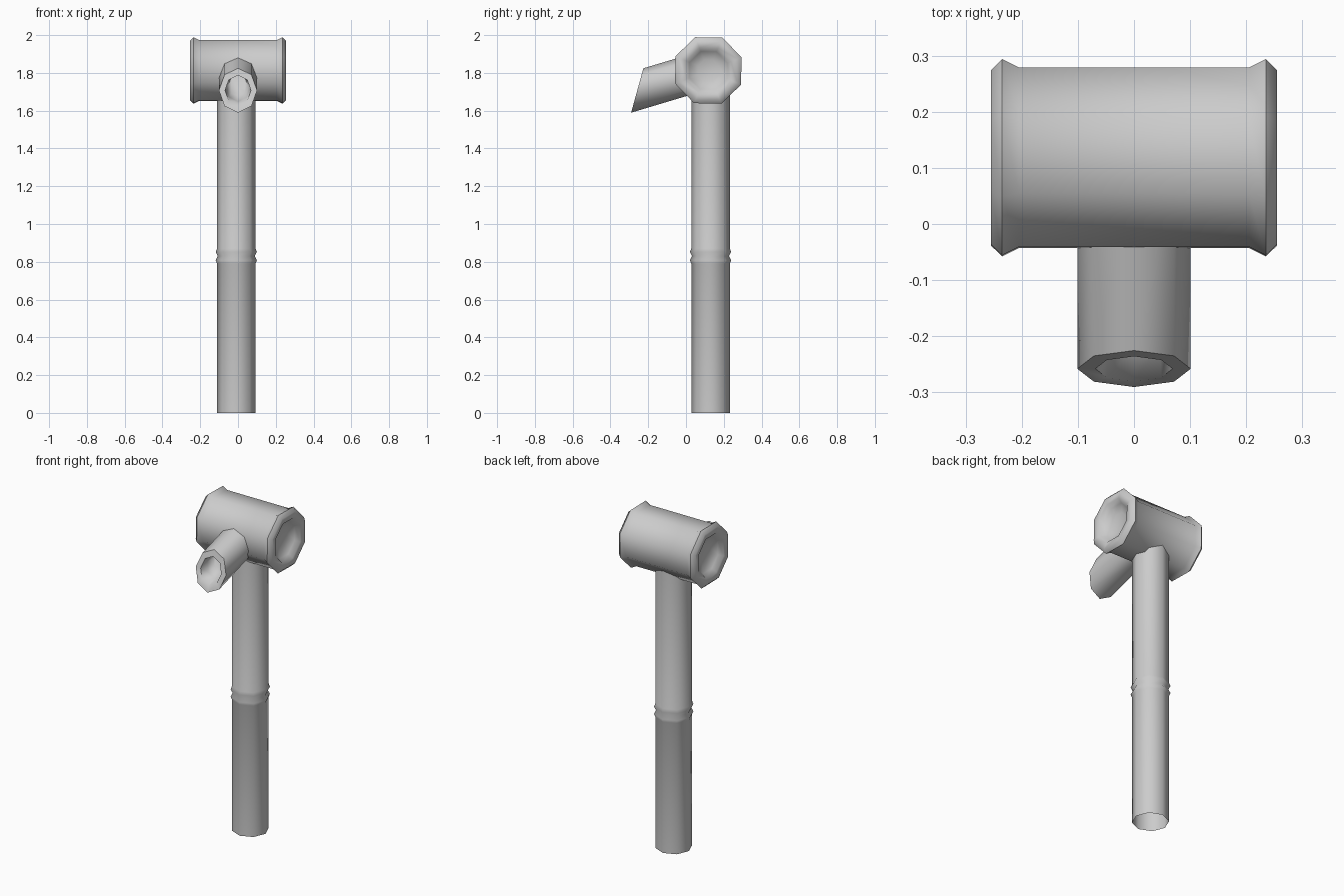
import bpy, bmesh, math
from mathutils import Vector

if "Cube" in bpy.data.objects:
    bpy.data.objects.remove(bpy.data.objects["Cube"])

SIDES = 8


def loft(name, rings, cap_start=False, cap_end=False):
    """Skin a list of equal rings; smooth except at hard edges."""
    bm = bmesh.new()
    loops = [[bm.verts.new(p) for p in ring] for ring in rings]
    for a, b in zip(loops, loops[1:]):
        for i in range(SIDES):
            j = (i + 1) % SIDES
            bm.faces.new((a[i], a[j], b[j], b[i]))
    if cap_start:
        bm.faces.new(loops[0][::-1])
    if cap_end:
        bm.faces.new(loops[-1])
    bmesh.ops.recalc_face_normals(bm, faces=bm.faces)
    mesh = bpy.data.meshes.new(name)
    bm.to_mesh(mesh)
    bm.free()
    obj = bpy.data.objects.new(name, mesh)
    bpy.context.collection.objects.link(obj)
    bpy.ops.object.select_all(action='DESELECT')
    obj.select_set(True)
    bpy.context.view_layer.objects.active = obj
    bpy.ops.object.shade_smooth_by_angle(angle=math.radians(60))
    return obj


def ring(center, u, v, scale=1.0, offset=0.0):
    """Octagon around center, spanned by the half-axes u and v."""
    pts = []
    for i in range(SIDES):
        a = math.tau * i / SIDES + math.radians(offset)
        pts.append(Vector(center) + scale * (Vector(u) * math.cos(a) + Vector(v) * math.sin(a)))
    return pts


X, Y, Z = Vector((1, 0, 0)), Vector((0, 1, 0)), Vector((0, 0, 1))

# Upright post, open at the foot, with a double ridge at mid height
post_profile = [(0.0, 0.102), (0.79, 0.102), (0.808, 0.109), (0.83, 0.098),
                (0.852, 0.109), (0.87, 0.102), (1.75, 0.102)]
loft("post", [ring((-0.009, 0.13, z), X, Y, r) for z, r in post_profile])

# Barrel head lying along x: flared rims and dished ends
half = [(0.205, 0.173), (0.235, 0.189), (0.255, 0.168), (0.25, 0.128),
        (0.225, 0.108), (0.205, 0.06)]
head_profile = [(-x, r) for x, r in reversed(half)] + half
loft("head", [ring((x, 0.118, 1.813), Y, Z, r, 21.5) for x, r in head_profile],
     cap_start=True, cap_end=True)

# Spout: sloping tube with a slanted, hollow mouth
mouth = Vector((-0.0, -0.258, 1.707))
along = Vector((0, 0.958, 0.287))
u, v = X * 0.101, Vector((0, 0.0325, 0.1175))
spout_profile = [(0.33, 1.0), (0.0, 1.0), (0.0, 0.68), (0.06, 0.64), (0.10, 0.5)]
loft("spout", [ring(mouth + along * d, u, v, s) for d, s in spout_profile], cap_end=True)
